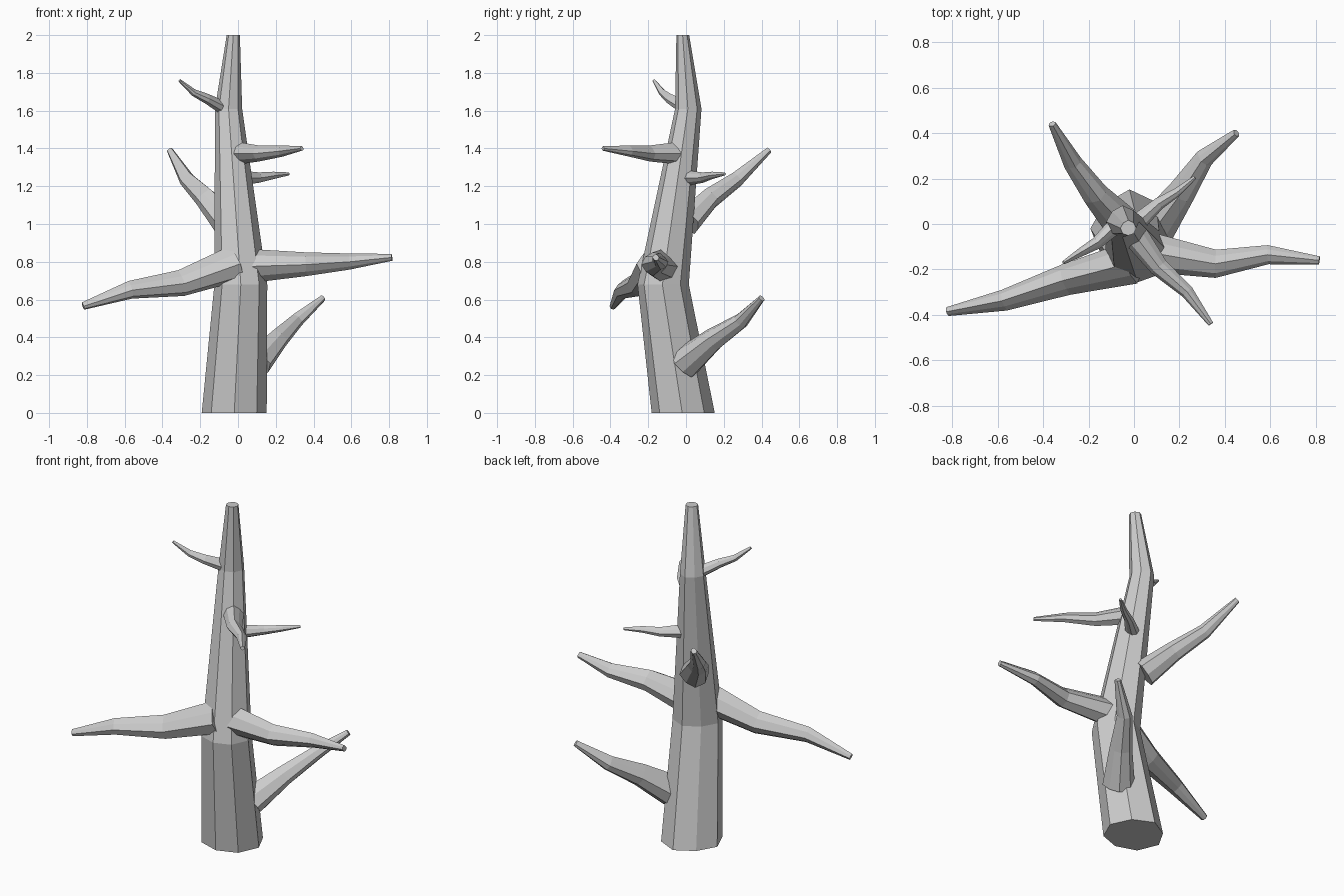
import bpy, bmesh, math
from mathutils import Vector

SIDES = 8


def limb(name, path, profile, level=False):
    """Flat-faced tapering tube along path of (x, y, z, radius)."""
    bm = bmesh.new()
    pts = [Vector(p[:3]) for p in path]
    rings = []
    for i, p in enumerate(pts):
        if level:                                   # horizontal rings for the trunk
            u, v = Vector((1, 0, 0)), Vector((0, 1, 0))
        else:
            d = (pts[min(i + 1, len(pts) - 1)] - pts[max(i - 1, 0)]).normalized()
            u = d.cross(Vector((0, 0, 1))).normalized()
            v = u.cross(d)
        ring = []
        for k in range(SIDES):
            a = 2 * math.pi * k / SIDES
            r = path[i][3] * profile[k]
            ring.append(bm.verts.new(p + u * (r * math.cos(a)) + v * (r * math.sin(a))))
        rings.append(ring)
    for a, b in zip(rings, rings[1:]):
        for k in range(SIDES):
            n = (k + 1) % SIDES
            bm.faces.new((a[k], a[n], b[n], b[k]))
    bm.faces.new(rings[0][::-1])
    bm.faces.new(rings[-1])
    bmesh.ops.recalc_face_normals(bm, faces=bm.faces)
    mesh = bpy.data.meshes.new(name)
    bm.to_mesh(mesh)
    bm.free()
    obj = bpy.data.objects.new(name, mesh)
    bpy.context.collection.objects.link(obj)
    return obj


# Trunk: crooked, tapering, slightly uneven octagon
limb("trunk", [(-0.02, -0.02, 0, 0.172), (0.015, -0.125, 0.68, 0.14),
               (-0.05, 0.01, 1.61, 0.072), (-0.025, -0.018, 2.0, 0.035)],
     [1, 0.96, 1, 0.9, 1, 1, 0.94, 0.98], level=True)

# Branches: crooked spikes with a grooved cross-section
grooved = [1, 0.95, 1.05, 0.8, 1, 1, 0.98, 0.85]
branches = {
    "branch_left": [(-0.01, -0.17, 0.79, 0.095), (-0.30, -0.245, 0.685, 0.069),
                    (-0.57, -0.335, 0.65, 0.047), (-0.82, -0.385, 0.565, 0.02)],
    "branch_right": [(0.07, -0.125, 0.775, 0.088), (0.36, -0.175, 0.785, 0.062),
                     (0.59, -0.135, 0.80, 0.042), (0.815, -0.16, 0.823, 0.018)],
    "branch_low_back": [(0.10, -0.01, 0.26, 0.088), (0.21, 0.14, 0.385, 0.062),
                        (0.31, 0.29, 0.485, 0.042), (0.45, 0.40, 0.607, 0.018)],
    "branch_back_left": [(-0.06, 0.01, 1.01, 0.08), (-0.17, 0.13, 1.135, 0.058),
                         (-0.27, 0.27, 1.235, 0.042), (-0.36, 0.44, 1.39, 0.017)],
    "branch_front": [(-0.01, -0.03, 1.373, 0.06), (0.11, -0.19, 1.372, 0.042),
                     (0.235, -0.30, 1.385, 0.029), (0.338, -0.44, 1.40, 0.012)],
    "twig_back": [(0.02, 0.01, 1.242, 0.039), (0.11, 0.09, 1.245, 0.027),
                  (0.19, 0.14, 1.257, 0.019), (0.268, 0.205, 1.265, 0.008)],
    "twig_top": [(-0.09, -0.015, 1.62, 0.036), (-0.165, -0.085, 1.662, 0.027),
                 (-0.235, -0.125, 1.695, 0.019), (-0.31, -0.17, 1.76, 0.008)],
}
for name, path in branches.items():
    limb(name, path, grooved)
